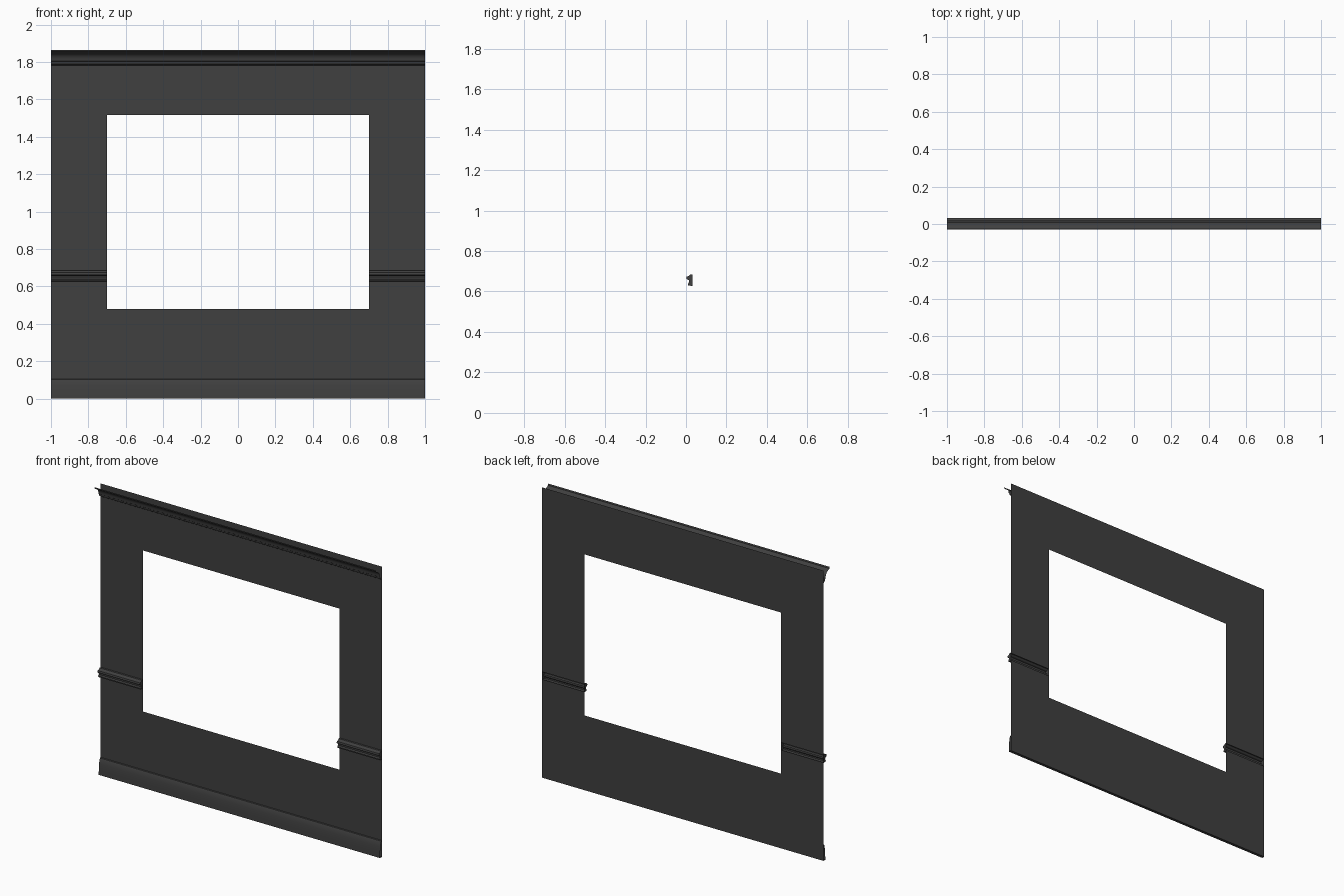
import bpy, bmesh

if "Cube" in bpy.data.objects:
    bpy.data.objects.remove(bpy.data.objects["Cube"])

mat = bpy.data.materials.new("charcoal")
mat.diffuse_color = (0.05, 0.05, 0.05, 1)
mat.use_nodes = True
mat.node_tree.nodes["Principled BSDF"].inputs["Base Color"].default_value = mat.diffuse_color

W = 1.0            # half width
HW = 0.70          # half width of the opening
YB = 0.033         # plane of the wall sheet
SILL, HEAD, TOP = 0.48, 1.515, 1.865
GAP0, GAP1 = 0.632, 0.68   # slot in the wall behind the rail


def finish(name, bm, smooth=False):
    me = bpy.data.meshes.new(name)
    bm.to_mesh(me)
    bm.free()
    ob = bpy.data.objects.new(name, me)
    bpy.context.collection.objects.link(ob)
    me.materials.append(mat)
    if smooth:
        bpy.context.view_layer.objects.active = ob
        ob.select_set(True)
        bpy.ops.object.shade_smooth_by_angle(angle=0.5)
        ob.select_set(False)
    return ob


def trim(name, profile, spans, caps=False):
    """Sweep a (y, z) profile, listed top to bottom, along each x span."""
    bm = bmesh.new()
    for x0, x1 in spans:
        a = [bm.verts.new((x0, y, z)) for y, z in profile]
        b = [bm.verts.new((x1, y, z)) for y, z in profile]
        for i in range(len(profile) - 1):
            bm.faces.new((a[i], a[i + 1], b[i + 1], b[i]))
        if caps:
            bm.faces.new(a[::-1])
            bm.faces.new(b)
    return finish(name, bm, True)


# wall sheet: grid of panels, skipping the window and the rail slots
xs = [-W, -HW, HW, W]
zs = [0, SILL, GAP0, GAP1, HEAD, TOP]
bm = bmesh.new()
for i in range(3):
    for j in range(5):
        if (i == 1 and 1 <= j <= 3) or j == 2:
            continue
        bm.faces.new([bm.verts.new((x, YB, z)) for x, z in (
            (xs[i], zs[j]), (xs[i + 1], zs[j]),
            (xs[i + 1], zs[j + 1]), (xs[i], zs[j + 1]))])
bmesh.ops.remove_doubles(bm, verts=bm.verts, dist=1e-5)
finish("wall_panel", bm)

# crown moulding, open at the top
trim("crown_moulding", [
    (-0.030, 1.865), (-0.028, 1.855), (-0.018, 1.850), (-0.004, 1.842),
    (0.006, 1.832), (0.011, 1.818), (0.012, 1.806), (0.018, 1.802),
    (0.020, 1.790), (YB, 1.782)], [(-W, W)])

# chair rail either side of the opening
trim("chair_rail", [
    (YB, 0.685), (0.022, 0.684), (0.014, 0.676), (0.004, 0.674),
    (0.002, 0.667), (0.004, 0.660), (0.014, 0.656), (0.015, 0.645),
    (0.009, 0.638), (0.010, 0.630), (YB, 0.627)],
    [(-W, -HW), (HW, W)], caps=True)

# baseboard with a soft sloping face
trim("baseboard", [
    (YB, 0.106), (0.027, 0.103), (0.022, 0.092), (0.018, 0.070),
    (0.015, 0.040), (0.014, 0.0), (YB, 0.0)], [(-W, W)])
